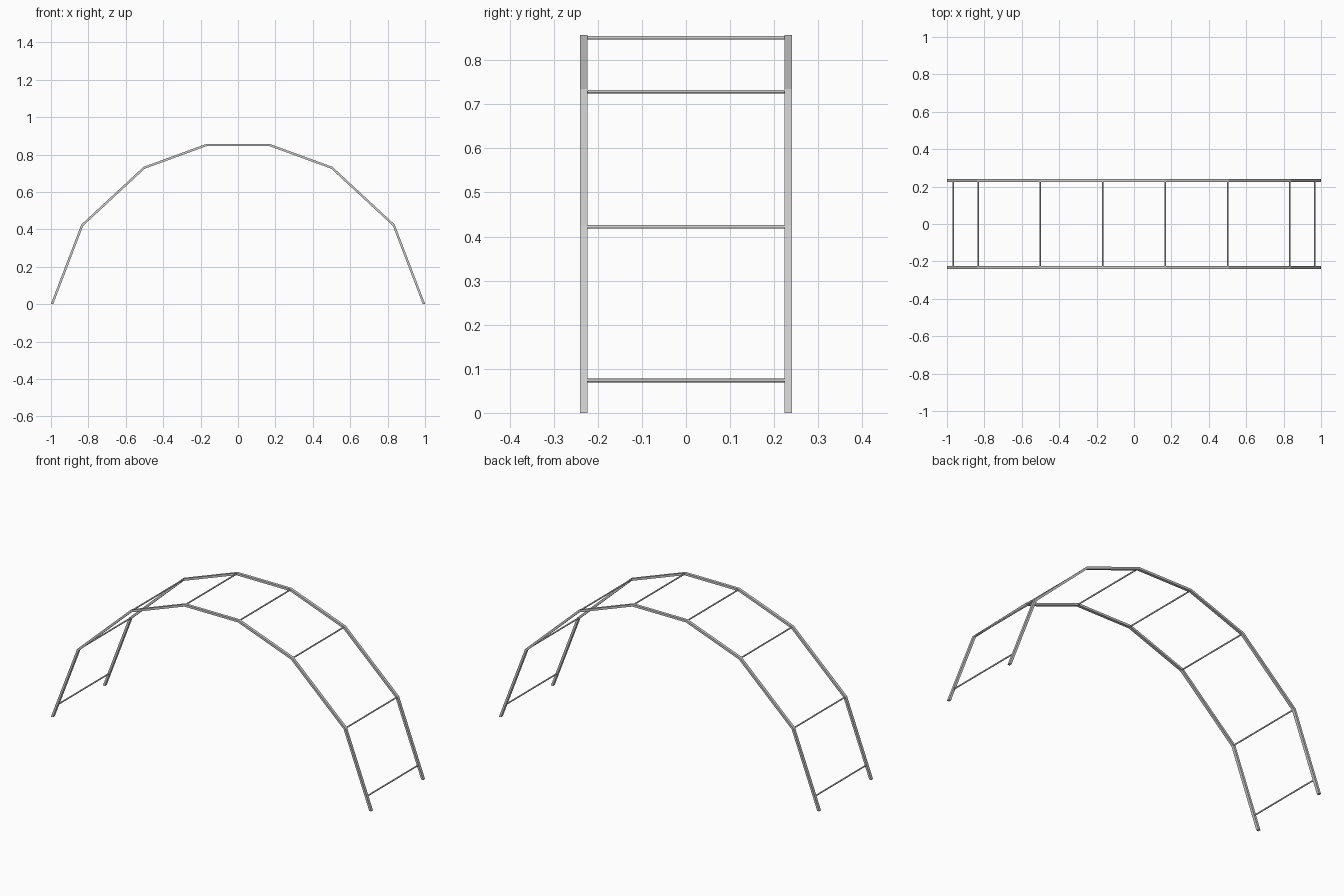
import bpy, bmesh, math
from mathutils import Vector

if "Cube" in bpy.data.objects:
    bpy.data.objects.remove(bpy.data.objects["Cube"])

# Centreline of the arch in x, z
half = [(0.168, 0.851), (0.502, 0.729), (0.833, 0.422), (0.9945, 0.0)]
path = [Vector((-x, z)) for x, z in reversed(half)] + [Vector(p) for p in half]
THICK, WIDTH, RAIL_Y = 0.012, 0.016, 0.232


def offsets(d):
    """Mitred offset of the centreline, feet cut flat on the ground."""
    out = []
    for i, p in enumerate(path):
        if 0 < i < len(path) - 1:
            a = (p - path[i - 1]).normalized()
            b = (path[i + 1] - p).normalized()
            na, nb = Vector((-a.y, a.x)), Vector((-b.y, b.x))
            m = (na + nb).normalized()
            out.append(p + m * d / m.dot(na))
        else:
            q = path[1] if i == 0 else path[-2]
            slope = abs((q - p).normalized().y)
            out.append(p + Vector((math.copysign(d / slope, p.x * d), 0)))
            out[-1].x = p.x + math.copysign(1, p.x) * d / slope
    return out


def rail(name, y):
    bm = bmesh.new()
    outer, inner = offsets(THICK / 2), offsets(-THICK / 2)
    rings = []
    for o, n in zip(outer, inner):
        rings.append([bm.verts.new((p.x, y + s * WIDTH / 2, p.y))
                      for p, s in ((o, -1), (o, 1), (n, 1), (n, -1))])
    for a, b in zip(rings, rings[1:]):
        for k in range(4):
            bm.faces.new((a[k], a[(k + 1) % 4], b[(k + 1) % 4], b[k]))
    bm.faces.new(rings[0])
    bm.faces.new(rings[-1])
    bmesh.ops.recalc_face_normals(bm, faces=bm.faces)
    me = bpy.data.meshes.new(name)
    bm.to_mesh(me)
    bm.free()
    bpy.context.collection.objects.link(bpy.data.objects.new(name, me))


# Side rails
rail("front_rail", -RAIL_Y)
rail("back_rail", RAIL_Y)

# Rungs: one at each bend and one low on each leg
for x, z in half[:3] + [(0.9665, 0.0735)]:
    for s in (-1, 1):
        bpy.ops.mesh.primitive_cylinder_add(
            vertices=12, radius=0.004, depth=2 * RAIL_Y - WIDTH + 0.004,
            location=(s * x, 0, z), rotation=(math.pi / 2, 0, 0))
        bpy.context.object.name = "rung"
        bpy.ops.object.shade_smooth_by_angle()
